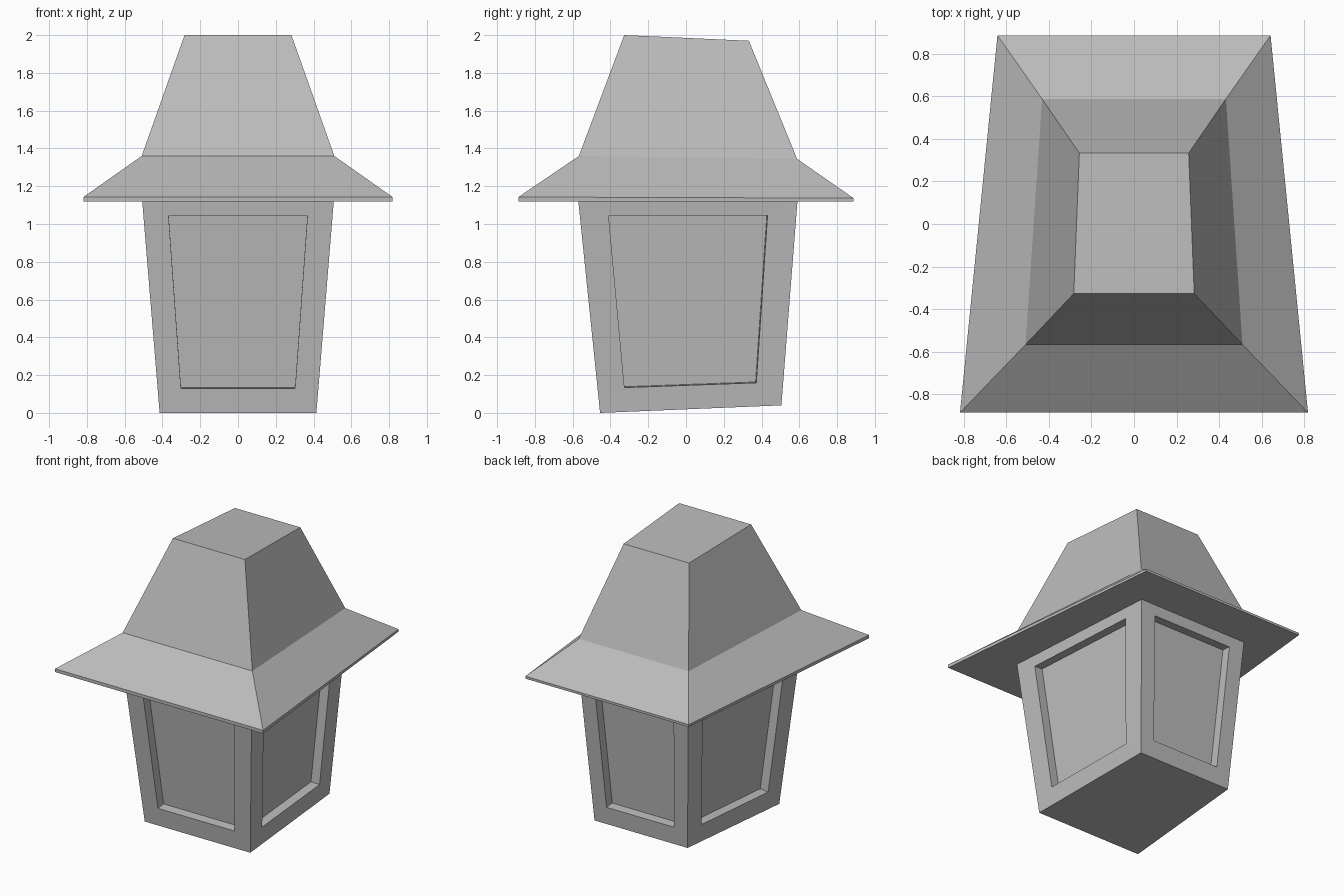
import bpy
import bmesh
from mathutils import Vector

cube = bpy.data.objects.get("Cube")
if cube:
    bpy.data.objects.remove(cube, do_unlink=True)

grey = bpy.data.materials.new("plain grey")
grey.use_nodes = True
colour = (0.5, 0.5, 0.5, 1)
grey.diffuse_color = colour
grey.node_tree.nodes["Principled BSDF"].inputs["Base Color"].default_value = colour


def ring(front, back):
    """Four corners from the (half width, y, z) of the front and back edges."""
    (fx, fy, fz), (bx, by, bz) = front, back
    return [Vector(p) for p in
            ((-fx, fy, fz), (fx, fy, fz), (bx, by, bz), (-bx, by, bz))]


def loft(bm, rings):
    """Capped skin through the rings; returns the side faces."""
    loops = [[bm.verts.new(p) for p in r] for r in rings]
    bm.faces.new(loops[0][::-1])
    bm.faces.new(loops[-1])
    return [bm.faces.new((a[i], a[(i + 1) % 4], b[(i + 1) % 4], b[i]))
            for a, b in zip(loops, loops[1:]) for i in range(4)]


def finish(bm, name):
    mesh = bpy.data.meshes.new(name)
    bm.to_mesh(mesh)
    bm.free()
    mesh.materials.append(grey)
    obj = bpy.data.objects.new(name, mesh)
    bpy.context.collection.objects.link(obj)


def recess_panel(bm, face, depth=0.065):
    """Frame the face and sink a tapered panel into it."""
    face.normal_update()
    inward = -face.normal * depth
    corners = list(face.verts)
    a, b, c, d = [v.co.copy() for v in corners]

    def at(u, v):
        return a.lerp(b, u).lerp(d.lerp(c, u), v)

    low, high = 0.115, 0.93
    points = [at(0.145, low), at(0.855, low), at(0.867, high), at(0.133, high)]
    rim = [bm.verts.new(p) for p in points]
    floor = [bm.verts.new(p + inward) for p in points]
    bm.faces.remove(face)
    for outer, inner in ((corners, rim), (rim, floor)):
        for i in range(4):
            j = (i + 1) % 4
            bm.faces.new((outer[i], outer[j], inner[j], inner[i]))
    bm.faces.new(floor)


# Tapered lantern body with a sunken panel on each side
bm = bmesh.new()
sides = loft(bm, [
    ring((0.415, -0.455, 0), (0.366, 0.505, 0.04)),
    ring((0.507, -0.57, 1.12), (0.43, 0.59, 1.12)),
])
for side in sides:
    recess_panel(bm, side)
finish(bm, "lantern_body")

# Roof: thin eave edge, flared brim and steep flat-topped crown
bm = bmesh.new()
loft(bm, [
    ring((0.818, -0.887, 1.12), (0.642, 0.887, 1.12)),
    ring((0.818, -0.887, 1.143), (0.642, 0.887, 1.137)),
    ring((0.51, -0.567, 1.36), (0.432, 0.588, 1.345)),
    ring((0.283, -0.327, 2), (0.257, 0.333, 1.97)),
])
finish(bm, "lantern_roof")
